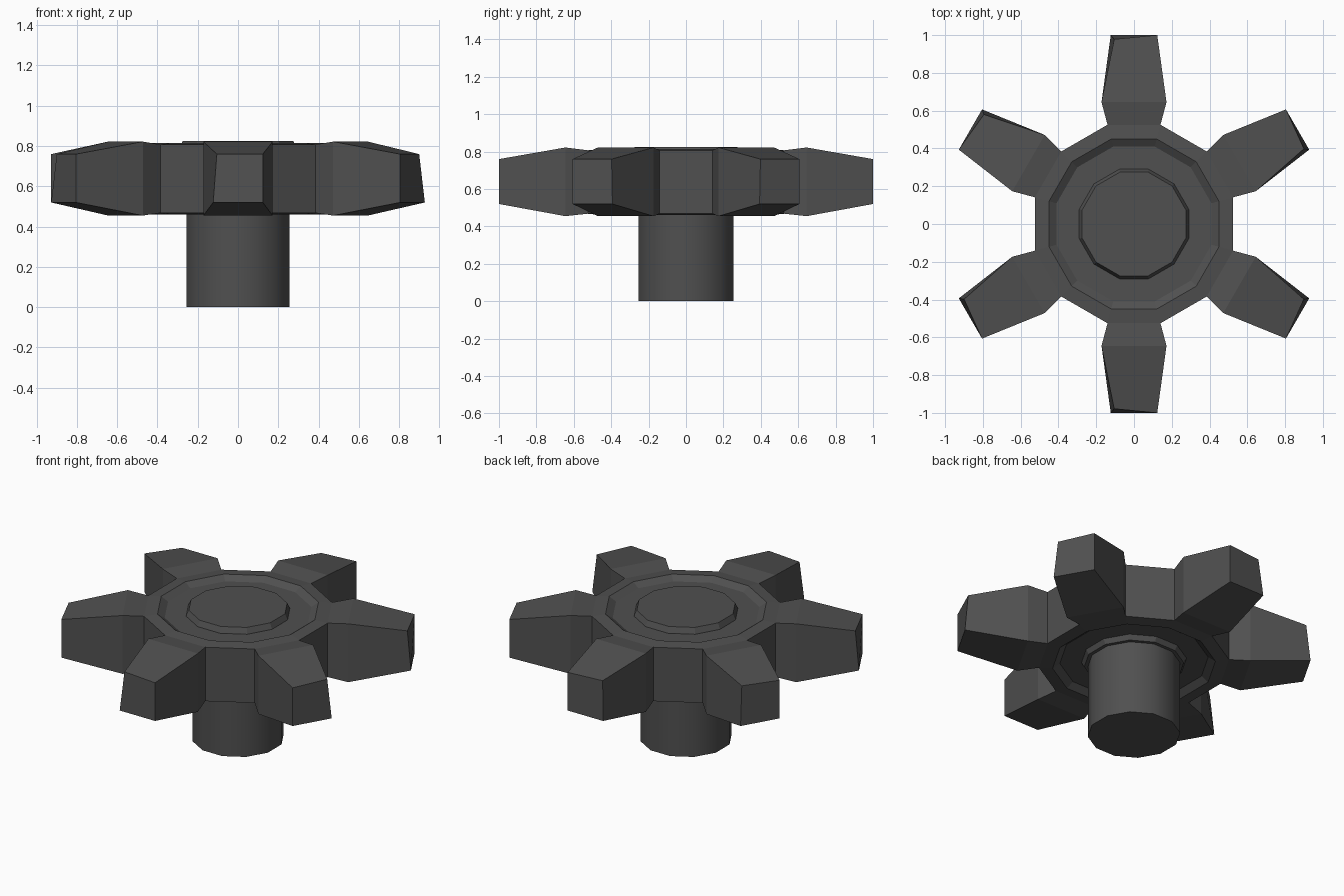
import bpy, bmesh, math

if "Cube" in bpy.data.objects:
    bpy.data.objects.remove(bpy.data.objects["Cube"])

mat = bpy.data.materials.new("dark_grey")
mat.diffuse_color = (0.08, 0.08, 0.08, 1)
mat.use_nodes = True
mat.node_tree.nodes["Principled BSDF"].inputs["Base Color"].default_value = mat.diffuse_color
SIDES = 12


def finish(bm, name):
    bmesh.ops.recalc_face_normals(bm, faces=bm.faces)
    me = bpy.data.meshes.new(name)
    bm.to_mesh(me)
    bm.free()
    me.materials.append(mat)
    ob = bpy.data.objects.new(name, me)
    bpy.context.collection.objects.link(ob)
    return ob


def lathe(name, profile):
    """Twelve-sided solid from (flat-to-centre distance, z) pairs, capped."""
    bm = bmesh.new()
    rings = []
    for apothem, z in profile:
        r = apothem / math.cos(math.pi / SIDES)
        rings.append([bm.verts.new((r * math.cos((i + .5) * math.tau / SIDES),
                                    r * math.sin((i + .5) * math.tau / SIDES), z))
                      for i in range(SIDES)])
    for a, b in zip(rings, rings[1:]):
        for i in range(SIDES):
            j = (i + 1) % SIDES
            bm.faces.new((a[i], a[j], b[j], b[i]))
    bm.faces.new(rings[0])
    bm.faces.new(rings[-1])
    return finish(bm, name)


# Hub with a shallow stepped recess above and below
lathe("hub", [(.41, .49), (.45, .46), (.525, .468),
              (.525, .807), (.45, .815), (.41, .788)])

# Raised plain plates in the recesses
lathe("top_plate", [(.29, .78), (.29, .79), (.275, .824)])
lathe("bottom_plate", [(.275, .46), (.29, .488), (.29, .5)])

# Stem
stem = lathe("stem", [(.255, 0), (.255, .5)])
for p in stem.data.polygons:
    p.use_smooth = len(p.vertices) == 4
for e in stem.data.edges:
    a, b = (stem.data.vertices[v].co.z for v in e.vertices)
    e.use_edge_sharp = abs(a - b) < .01


# Grip arms: (radius, half width, bottom, top); one top tip corner is pulled in
SECTIONS = [(.50, .134, .468, .807), (.525, .14, .468, .807),
            (.645, .172, .455, .822), (1.0, .123, .52, .76)]


def arm(angle, chipped_side):
    bm = bmesh.new()
    c, s = math.cos(math.radians(angle)), math.sin(math.radians(angle))
    rings = []
    for r, w, lo, hi in SECTIONS:
        ring = []
        for side, z in ((-1, lo), (1, lo), (1, hi), (-1, hi)):
            x, y = r, side * w
            if r == 1.0 and z == hi and side == chipped_side:
                x, y = r - .022, side * (w - .018)
            ring.append(bm.verts.new((x * c - y * s, x * s + y * c, z)))
        rings.append(ring)
    for a, b in zip(rings, rings[1:]):
        for i in range(4):
            j = (i + 1) % 4
            bm.faces.new((a[i], a[j], b[j], b[i]))
    bm.faces.new(rings[0])
    bm.faces.new(rings[-1])
    finish(bm, "grip_arm")


for angle, side in ((90, 1), (270, -1), (30, -1), (330, 1), (150, -1), (210, -1)):
    arm(angle, side)
